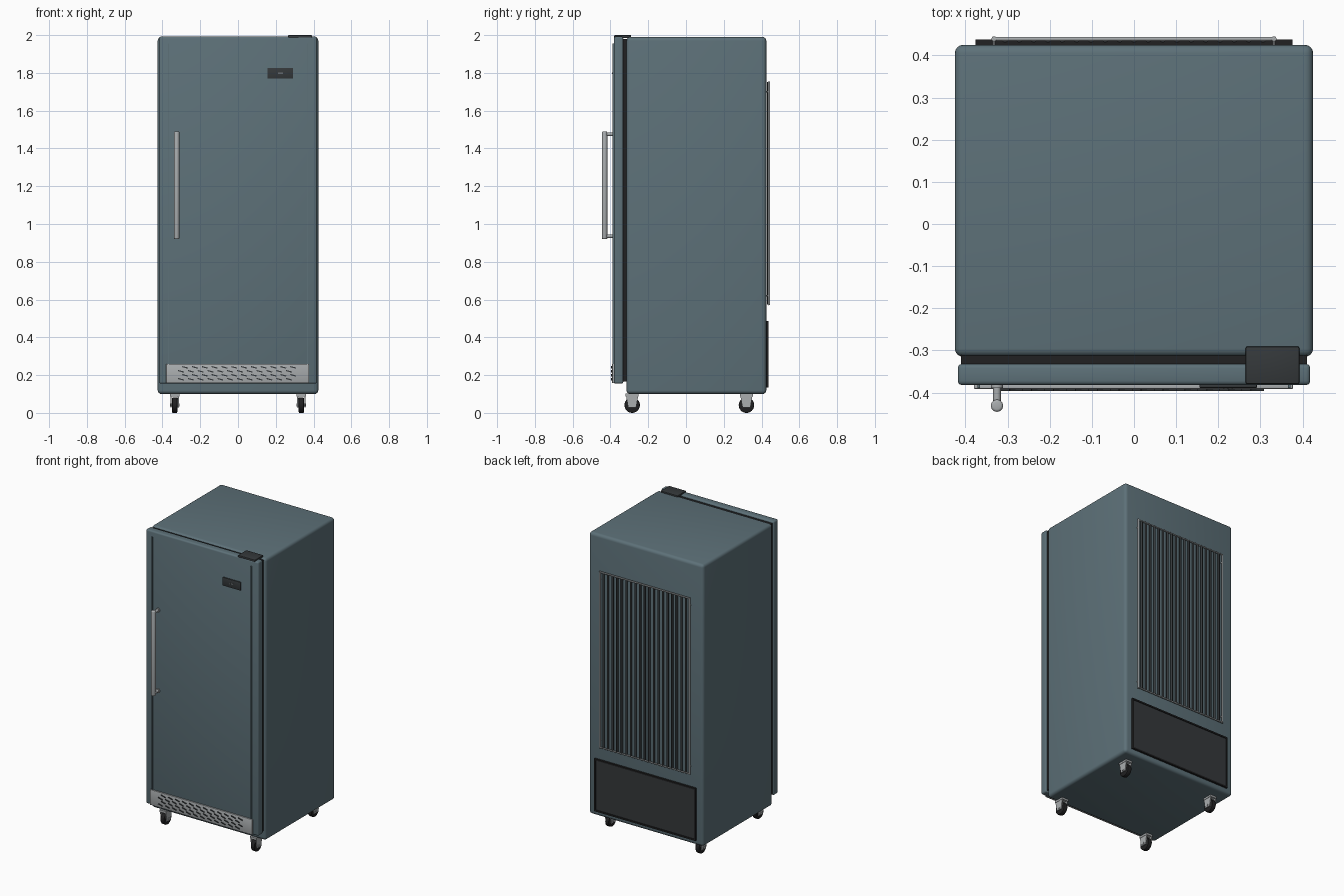
import bpy, bmesh, math
from mathutils import Matrix, Vector

if "Cube" in bpy.data.objects:
    bpy.data.objects.remove(bpy.data.objects["Cube"])


def material(name, rgb):
    m = bpy.data.materials.new(name)
    m.diffuse_color = (*rgb, 1)
    m.use_nodes = True
    m.node_tree.nodes["Principled BSDF"].inputs["Base Color"].default_value = m.diffuse_color
    return m


PAINT = material("blue_grey_paint", (0.11, 0.165, 0.19))
DARK = material("dark_plastic", (0.035, 0.04, 0.043))
BLACK = material("black_rubber", (0.015, 0.015, 0.016))
STEEL = material("brushed_steel", (0.4, 0.42, 0.43))


def finish(bm, name, mat):
    me = bpy.data.meshes.new(name)
    bm.to_mesh(me)
    bm.free()
    me.materials.append(mat)
    ob = bpy.data.objects.new(name, me)
    bpy.context.collection.objects.link(ob)
    bpy.ops.object.select_all(action='DESELECT')
    ob.select_set(True)
    bpy.context.view_layer.objects.active = ob
    bpy.ops.object.shade_smooth_by_angle(angle=math.radians(40))
    return ob


def add_box(bm, x, y, z, tilt=0):
    c = Vector(((x[0] + x[1]) / 2, (y[0] + y[1]) / 2, (z[0] + z[1]) / 2))
    size = (x[1] - x[0], y[1] - y[0], z[1] - z[0])
    m = Matrix.Translation(c) @ Matrix.Rotation(tilt, 4, 'Y') @ Matrix.Diagonal((*size, 1))
    return bmesh.ops.create_cube(bm, size=1, matrix=m)['verts']


def box(name, x, y, z, mat, bevel=0, segments=3):
    bm = bmesh.new()
    add_box(bm, x, y, z)
    if bevel:
        bmesh.ops.bevel(bm, geom=bm.edges[:], offset=bevel, segments=segments,
                        profile=0.5, affect='EDGES')
    return finish(bm, name, mat)


def add_rod(bm, axis, centre, radius, length, sides=24):
    rot = {'X': Matrix.Rotation(math.pi / 2, 4, 'Y'),
           'Y': Matrix.Rotation(math.pi / 2, 4, 'X'),
           'Z': Matrix.Identity(4)}[axis]
    return bmesh.ops.create_cone(bm, cap_ends=True, segments=sides, radius1=radius,
                                 radius2=radius, depth=length,
                                 matrix=Matrix.Translation(centre) @ rot)['verts']


# Cabinet, door and the seal between them
box("cabinet", (-0.425, 0.425), (-0.315, 0.425), (0.10, 1.99), PAINT, 0.02, 4)
box("door", (-0.418, 0.418), (-0.382, -0.332), (0.155, 1.992), PAINT, 0.01)
box("door_seal", (-0.41, 0.41), (-0.336, -0.31), (0.165, 1.98), BLACK)
box("hinge_cover", (0.265, 0.392), (-0.38, -0.29), (1.984, 2.0), DARK, 0.004, 2)

# Slim vertical trim strips on the door
for side, label in ((-1, "left"), (1, "right")):
    x = side * 0.368
    box(f"door_trim_{label}", (x - 0.003, x + 0.003), (-0.389, -0.38), (0.26, 1.955), PAINT)

# Control display with a small raised window and buttons
box("display_panel", (0.155, 0.292), (-0.389, -0.38), (1.77, 1.827), DARK, 0.003, 2)
bm = bmesh.new()
for x in (0.213, 0.223, 0.233):
    add_box(bm, (x - 0.002, x + 0.002), (-0.3905, -0.388), (1.794, 1.803))
finish(bm, "display_buttons", STEEL)

# Vent plate with staggered slanted slots
box("vent_plate", (-0.38, 0.377), (-0.391, -0.38), (0.157, 0.26), STEEL, 0.002, 2)
bm = bmesh.new()
for row in range(4):
    for col in range(12):
        x = -0.302 + col * 0.052 + (row % 2) * 0.022
        z = 0.178 + row * 0.021
        add_box(bm, (x - 0.016, x + 0.016), (-0.396, -0.389), (z - 0.003, z + 0.003),
                math.radians(15))
finish(bm, "vent_slots", DARK)

# Door handle: upright bar with two standoffs and round feet
bm = bmesh.new()
bar = add_rod(bm, 'Z', (-0.325, -0.431, 1.205), 0.0145, 0.57)
rims = [e for e in bm.edges if abs(e.verts[0].co.z - e.verts[1].co.z) < 1e-5]
bmesh.ops.bevel(bm, geom=rims, offset=0.006, segments=3, profile=0.5, affect='EDGES')
for z in (0.935, 1.475):
    add_rod(bm, 'Y', (-0.325, -0.405, z), 0.009, 0.05, 16)
    add_rod(bm, 'Y', (-0.325, -0.385, z), 0.014, 0.008, 16)
finish(bm, "door_handle", STEEL)

# Compressor cover with raised rim
box("compressor_cover", (-0.37, 0.37), (0.42, 0.433), (0.14, 0.48), DARK)
bm = bmesh.new()
for s in (-1, 1):
    x, z = s * 0.371, 0.31 + s * 0.171
    add_box(bm, (x - 0.005, x + 0.005), (0.42, 0.438), (0.134, 0.486))
    add_box(bm, (-0.366, 0.366), (0.42, 0.438), (z - 0.005, z + 0.005))
finish(bm, "compressor_cover_rim", BLACK)

# Condenser: steel frame carrying a row of dark upright tubes
bm = bmesh.new()
for s in (-1, 1):
    add_rod(bm, 'Z', (s * 0.332, 0.439, 1.1625), 0.006, 1.185, 12)
    add_rod(bm, 'X', (0, 0.439, 1.1625 + s * 0.588), 0.005, 0.664, 12)
    for z in (0.62, 1.70):
        add_rod(bm, 'Y', (s * 0.332, 0.431, z), 0.004, 0.016, 8)
finish(bm, "condenser_frame", STEEL)
bm = bmesh.new()
for i in range(19):
    add_rod(bm, 'Z', (-0.306 + i * 0.034, 0.437, 1.1625), 0.007, 1.176, 10)
finish(bm, "condenser_tubes", DARK)

# Four casters
for fx, side in ((-0.335, "left"), (0.335, "right")):
    for fy, end in ((-0.285, "front"), (0.32, "back")):
        bm = bmesh.new()
        add_rod(bm, 'X', (fx, fy, 0.041), 0.041, 0.028, 32)
        rims = [e for e in bm.edges if abs(e.verts[0].co.x - e.verts[1].co.x) < 1e-5]
        bmesh.ops.bevel(bm, geom=rims, offset=0.005, segments=2, profile=0.5, affect='EDGES')
        finish(bm, f"caster_wheel_{end}_{side}", BLACK)
        bm = bmesh.new()
        add_box(bm, (fx - 0.024, fx + 0.024), (fy - 0.034, fy + 0.034), (0.088, 0.103))
        for s in (-1, 1):
            x = fx + s * 0.019
            cheek = add_box(bm, (x - 0.003, x + 0.003), (fy - 0.032, fy + 0.032), (0.028, 0.09))
            for v in cheek:
                if v.co.z < 0.05:
                    v.co.y = fy + (v.co.y - fy) * 0.65
        add_rod(bm, 'X', (fx, fy, 0.041), 0.008, 0.05, 12)
        finish(bm, f"caster_fork_{end}_{side}", STEEL)
